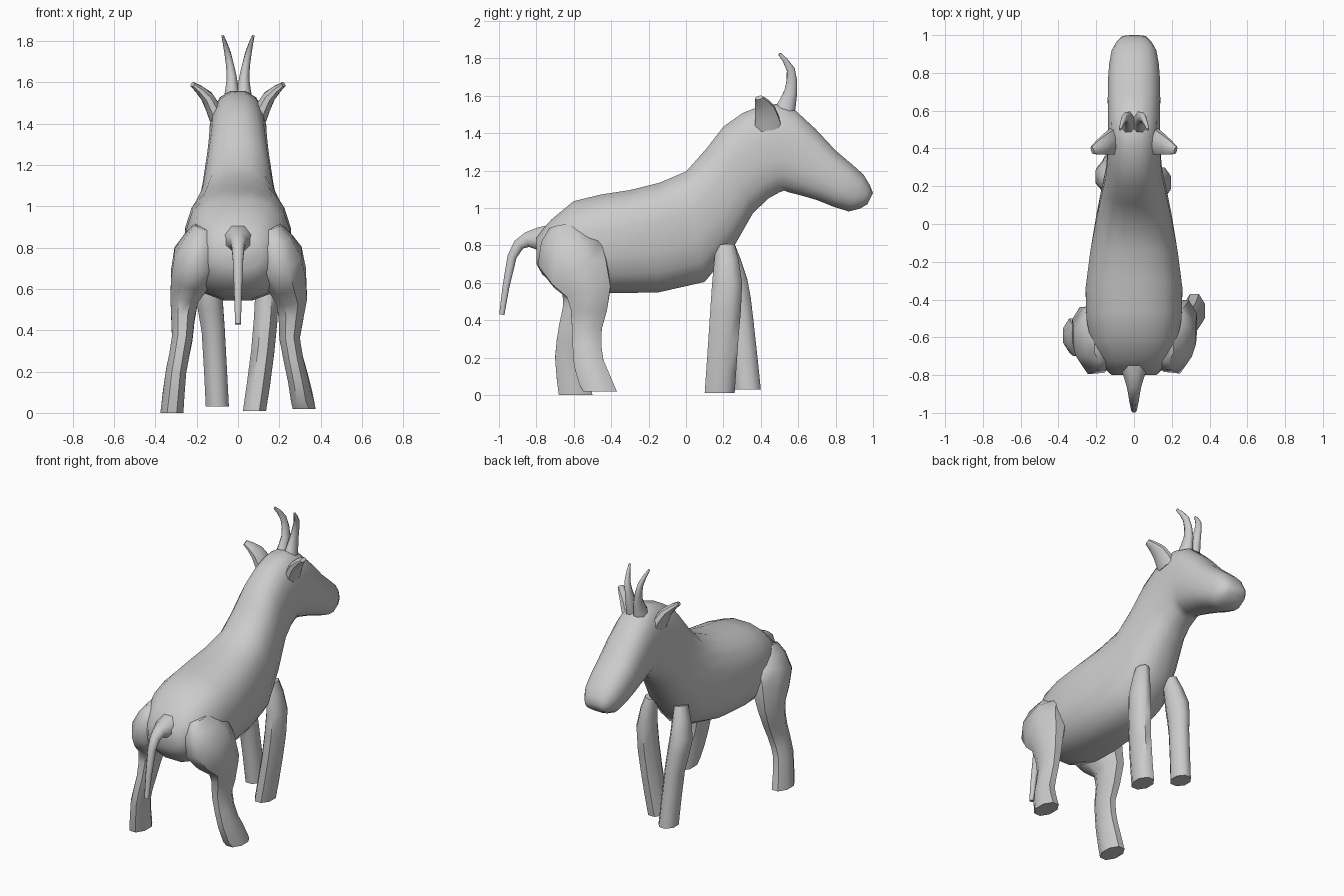
import bpy, bmesh, math
from mathutils import Vector

cube = bpy.data.objects.get("Cube")
if cube:
    bpy.data.objects.remove(cube, do_unlink=True)


def smooth_path(keys):
    """Add one cubic in-between row after each key row."""
    rows = []
    last = len(keys) - 1
    for i in range(last):
        before, after = keys[max(i - 1, 0)], keys[min(i + 2, last)]
        rows.append(keys[i])
        rows.append([(9 * (b + c) - a - d) / 16
                     for a, b, c, d in zip(before, keys[i], keys[i + 1], after)])
    return rows + [keys[last]]


def loft(name, sections, sides, power=1.0):
    """Skin rings given as (centre, half-axis u, half-axis v), capped at both ends."""
    bm = bmesh.new()
    rings = []
    for centre, u, v in sections:
        ring = []
        for i in range(sides):
            angle = math.tau * (i + 0.5) / sides
            ca, sa = math.cos(angle), math.sin(angle)
            across = u * math.copysign(abs(ca) ** power, ca)
            along = v * math.copysign(abs(sa) ** power, sa)
            ring.append(bm.verts.new(centre + across + along))
        rings.append(ring)
    for lower, upper in zip(rings, rings[1:]):
        for i in range(sides):
            j = (i + 1) % sides
            bm.faces.new((lower[i], lower[j], upper[j], upper[i]))
    bm.faces.new(rings[0])
    bm.faces.new(rings[-1])
    bmesh.ops.recalc_face_normals(bm, faces=bm.faces[:])
    mesh = bpy.data.meshes.new(name)
    bm.to_mesh(mesh)
    bm.free()
    obj = bpy.data.objects.new(name, mesh)
    bpy.context.collection.objects.link(obj)
    bpy.ops.object.select_all(action='DESELECT')
    obj.select_set(True)
    bpy.context.view_layer.objects.active = obj
    bpy.ops.object.shade_smooth_by_angle(angle=math.radians(55))


def limb(name, keys, width, axis=Vector((1, 0, 0)), standing=False):
    """Curved tube through (x, y, z, half-depth) keys; width scales it along the axis."""
    sides = 8
    grow = 1 / math.cos(math.pi / sides)
    path = smooth_path(keys)
    points = [Vector(row[:3]) for row in path]
    sections = []
    for i, row in enumerate(path):
        tangent = points[min(i + 1, len(points) - 1)] - points[max(i - 1, 0)]
        if standing and row is path[-1]:
            tangent = Vector((0, 0, -1))
        tangent.normalize()
        u = (axis - tangent * axis.dot(tangent)).normalized()
        depth = row[3] * grow
        sections.append((points[i], u * depth * width, tangent.cross(u) * depth))
    loft(name, sections, sides)


def mirrored(keys):
    return [(-x, *rest) for x, *rest in keys]


# Torso, neck and head: back line (y, z), belly line (y, z), half-width
body_keys = [
    (-.8, .85, -.8, .7, .12),
    (-.6, 1.04, -.7, .58, .23),
    (-.3, 1.1, -.4, .54, .26),
    (0, 1.2, .1, .6, .2),
    (.2, 1.44, .36, .97, .15),
    (.4, 1.55, .5, 1.08, .14),
    (.58, 1.53, .55, 1.08, .14),
    (.8, 1.31, .7, 1.04, .14),
    (.95, 1.18, .87, .98, .12),
    (1, 1.08, .97, 1.02, .07),
]
body_sections = []
for back_y, back_z, belly_y, belly_z, half_width in smooth_path(body_keys):
    back, belly = Vector((0, back_y, back_z)), Vector((0, belly_y, belly_z))
    body_sections.append(((back + belly) / 2, Vector((half_width, 0, 0)), (back - belly) / 2))
loft("body", body_sections, sides=16, power=0.8)

# Hind legs share the thigh and differ in stride
thigh = [(.16, -.65, .9, .08), (.2, -.62, .75, .18)]
left_shin = [(.26, -.52, .55, .12), (.25, -.53, .36, .08),
             (.29, -.52, .17, .08), (.32, -.46, .02, .09)]
right_shin = [(.26, -.55, .55, .11), (.27, -.6, .36, .08),
              (.3, -.62, .2, .08), (.32, -.59, 0, .09)]
limb("hind_leg_left", thigh + left_shin, width=0.62, standing=True)
limb("hind_leg_right", mirrored(thigh + right_shin), width=0.62, standing=True)

# Front legs share the shoulder
shoulder = [(.11, .21, .8, .05)]
left_foreleg = [(.14, .22, .6, .08), (.12, .2, .3, .08), (.08, .18, .01, .08)]
right_foreleg = [(.14, .25, .6, .08), (.12, .29, .4, .07), (.1, .33, .03, .07)]
limb("front_leg_left", shoulder + left_foreleg, width=0.7, standing=True)
limb("front_leg_right", mirrored(shoulder + right_foreleg), width=0.8, standing=True)

# Tail
limb("tail", [(0, -.74, .83, .08), (0, -.85, .83, .04),
              (0, -.93, .74, .025), (0, -.985, .43, .014)], width=1)

# Horns and ears
horn = [(.03, .52, 1.5, .06), (.03, .56, 1.62, .035),
        (.05, .56, 1.74, .022), (.074, .5, 1.825, .008)]
ear = [(.1, .44, 1.43, .04), (.15, .42, 1.53, .03), (.22, .39, 1.59, .012)]
for side, shape in (("left", list), ("right", mirrored)):
    limb("horn_" + side, shape(horn), width=0.7)
    limb("ear_" + side, shape(ear), width=1.8, axis=Vector((0, 1, 0)))
